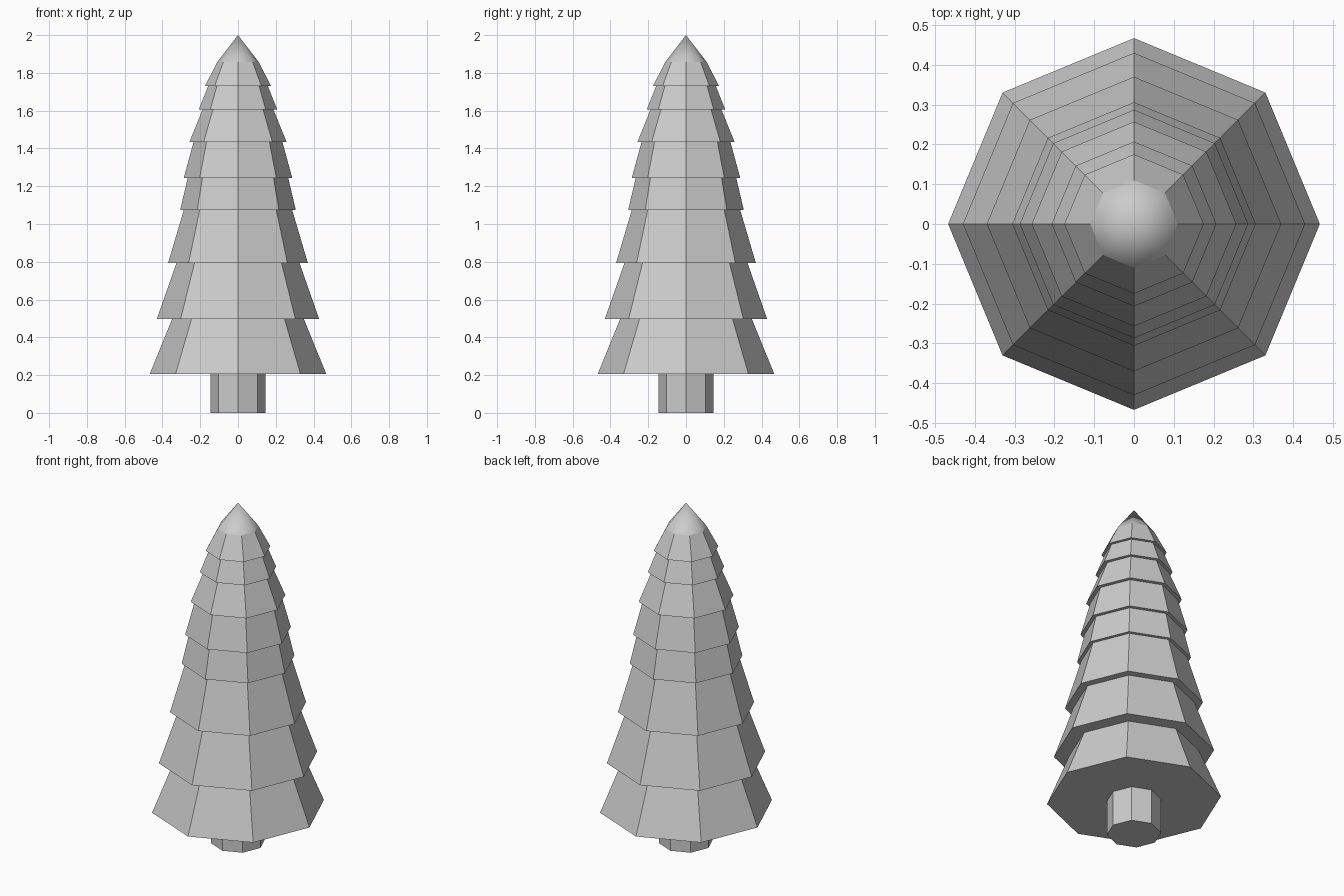
import bpy, bmesh
from math import cos, sin, pi

if "Cube" in bpy.data.objects:
    bpy.data.objects.remove(bpy.data.objects["Cube"])

SIDES = 8

def lathe(name, profile, smooth_last=False):
    """Revolve (radius, z) points into an octagonal solid; radius 0 is a pole."""
    bm = bmesh.new()
    rings = []
    for r, z in profile:
        n = SIDES if r > 0 else 1
        rings.append([bm.verts.new((r * cos(2 * pi * i / SIDES),
                                    r * sin(2 * pi * i / SIDES), z)) for i in range(n)])
    bm.faces.new(rings[0][::-1])
    for k, (a, b) in enumerate(zip(rings, rings[1:])):
        for i in range(SIDES):
            j = (i + 1) % SIDES
            if len(b) == 1:
                f = bm.faces.new((a[i], a[j], b[0]))
            else:
                f = bm.faces.new((a[i], a[j], b[j], b[i]))
            f.smooth = smooth_last and k == len(rings) - 2
    if len(rings[-1]) > 1:
        bm.faces.new(rings[-1])
    bmesh.ops.recalc_face_normals(bm, faces=bm.faces)
    mesh = bpy.data.meshes.new(name)
    bm.to_mesh(mesh)
    bm.free()
    obj = bpy.data.objects.new(name, mesh)
    bpy.context.collection.objects.link(obj)
    return obj

# Trunk
lathe("trunk", [(0.146, 0.0), (0.146, 0.207)])

# Foliage tiers: bottom z, bottom radius, top radius
tiers = [(0.207, 0.467, 0.349), (0.496, 0.430, 0.326), (0.793, 0.370, 0.287),
         (1.074, 0.306, 0.266), (1.244, 0.287, 0.235), (1.435, 0.257, 0.187),
         (1.607, 0.207, 0.158), (1.730, 0.175, 0.110)]
profile = []
for k, (z, low, high) in enumerate(tiers):
    top = tiers[k + 1][0] if k + 1 < len(tiers) else 1.857
    profile += [(low, z), (high, top)]

# Smooth pointed tip closes the stack
profile.append((0.0, 2.0))
lathe("foliage", profile, smooth_last=True)
